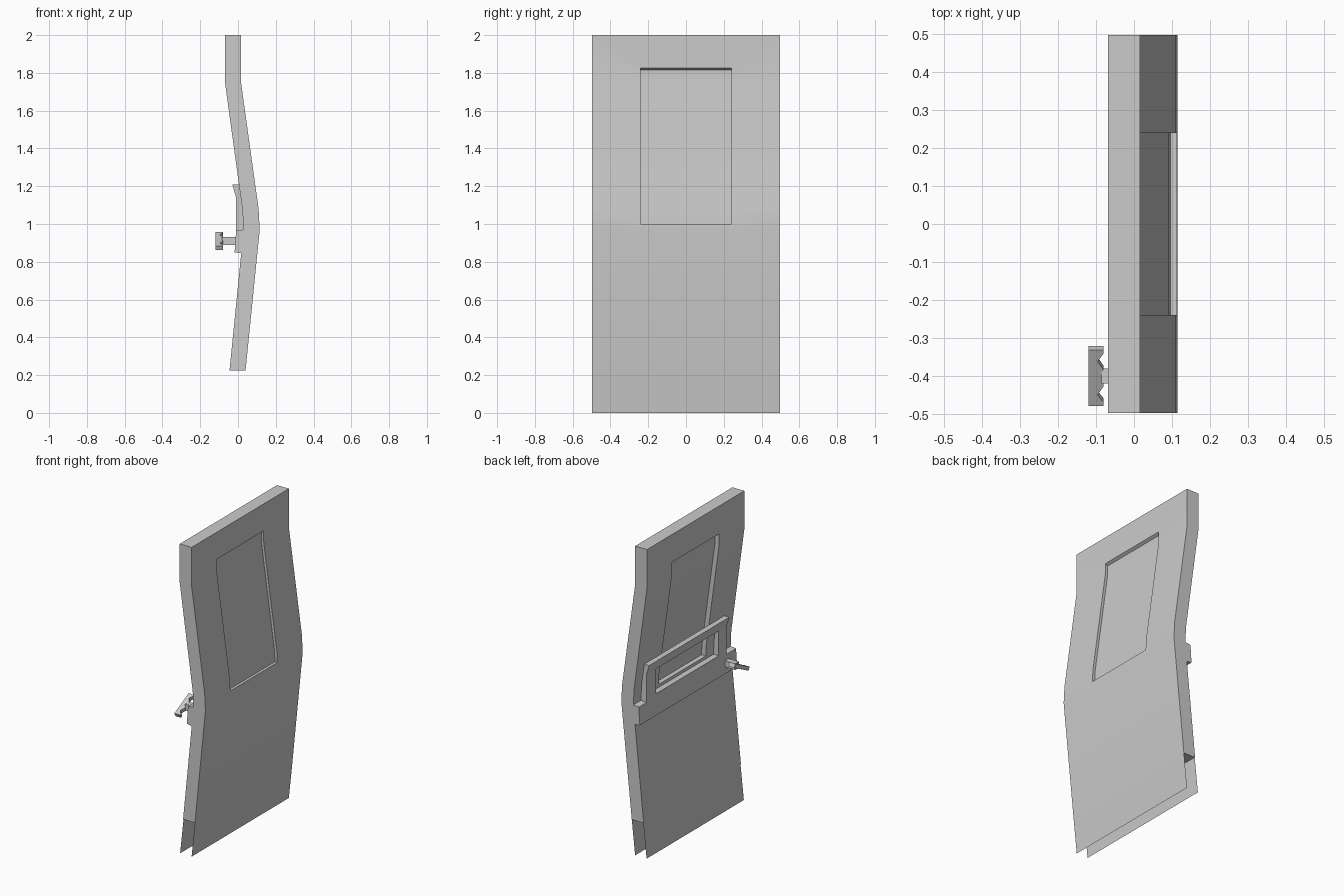
import bpy, bmesh, math
from mathutils import Matrix, Vector

if "Cube" in bpy.data.objects:
    bpy.data.objects.remove(bpy.data.objects["Cube"])

HALF = 0.497  # half width of the door


def prism(name, profile, y0, y1):
    """Extrude an (x, z) profile along y."""
    bm = bmesh.new()
    face = bm.faces.new([bm.verts.new((x, y0, z)) for x, z in profile])
    ext = bmesh.ops.extrude_face_region(bm, geom=[face])
    moved = [v for v in ext["geom"] if isinstance(v, bmesh.types.BMVert)]
    bmesh.ops.translate(bm, verts=moved, vec=(0, y1 - y0, 0))
    bmesh.ops.recalc_face_normals(bm, faces=bm.faces)
    return link(name, bm)


def link(name, bm):
    mesh = bpy.data.meshes.new(name)
    bm.to_mesh(mesh)
    bm.free()
    ob = bpy.data.objects.new(name, mesh)
    bpy.context.collection.objects.link(ob)
    return ob


def box(name, x, y, z):
    return prism(name, [(x[0], z[0]), (x[1], z[0]), (x[1], z[1]), (x[0], z[1])], *y)


def cut(ob, cutter):
    """Boolean subtract, then discard the cutter."""
    cutter.hide_render = True
    mod = ob.modifiers.new("cut", 'BOOLEAN')
    mod.operation, mod.solver, mod.object = 'DIFFERENCE', 'EXACT', cutter
    bpy.context.view_layer.objects.active = ob
    bpy.ops.object.modifier_apply(modifier=mod.name)
    bpy.data.objects.remove(cutter)


def smooth(ob):
    bpy.ops.object.select_all(action='DESELECT')
    ob.select_set(True)
    bpy.context.view_layer.objects.active = ob
    bpy.ops.object.shade_smooth_by_angle(angle=math.radians(30))


# Door slab: bent profile with a ledge on the inside
outer = [(0.016, 2.0), (0.016, 1.75), (0.109, 1.08), (0.115, 0.97), (0.04, 0.225)]
inner = [(-0.045, 0.225), (0.017, 0.845), (-0.018, 0.85), (-0.010, 0.965),
         (0.028, 0.97), (0.024, 1.07), (-0.069, 1.75), (-0.069, 2.0)]
door = prism("door_slab", outer + inner, -HALF, HALF)

# Window recesses on both sides, leaving a thin bent pane
d = 0.017
cut(door, prism("outer_cutter", [(0.016 - d, 1.815), (0.016 - d, 1.75), (0.109 - d, 1.08),
    (0.113 - d, 1.0), (0.16, 1.0), (0.16, 1.84), (0.016, 1.825)], -0.24, 0.24))
d = 0.03
cut(door, prism("inner_cutter", [(-0.069 + d, 1.82), (-0.069 + d, 1.75), (0.024 + d, 1.07),
    (0.027 + d, 1.005), (-0.15, 1.005), (-0.15, 1.82)], -0.24, 0.24))
smooth(door)

# Thin skirts hanging below the slab on both faces
for name, top, bottom in (("outer_skirt", 0.040, 0.016), ("inner_skirt", -0.042, -0.066)):
    bm = bmesh.new()
    bm.faces.new([bm.verts.new(p) for p in ((top, -HALF, 0.225), (top, HALF, 0.225),
                                            (bottom, HALF, 0), (bottom, -HALF, 0))])
    if top < 0:
        bmesh.ops.reverse_faces(bm, faces=bm.faces)
    link(name, bm)

# Raised frame on the inside ledge
frame = prism("inner_frame", [(-0.030, 1.21), (0.006, 1.21), (0.026, 1.07), (0.030, 0.965),
                              (-0.010, 0.965), (-0.010, 1.14)], -0.40, 0.42)
cut(frame, box("frame_cutter", (-0.1, 0.1), (-0.32, 0.32), (0.985, 1.147)))

# Handle: stem and tilted bar with notched back
box("handle_stem", (-0.085, -0.005), (-0.42, -0.38), (0.89, 0.93))
half = [(0.0825, -0.12), (0.0825, -0.08), (0.072, -0.08), (0.050, -0.096), (0.024, -0.08)]
outline = half + [(-u, x) for u, x in reversed(half)]
bm = bmesh.new()
bar_face = bm.faces.new([bm.verts.new((x, u, -0.0125)) for u, x in outline])
ext = bmesh.ops.extrude_face_region(bm, geom=[bar_face])
bmesh.ops.translate(bm, vec=(0, 0, 0.025),
                    verts=[v for v in ext["geom"] if isinstance(v, bmesh.types.BMVert)])
bmesh.ops.transform(bm, verts=bm.verts, matrix=Matrix.Translation(Vector((0, -0.4, 0.91)))
                    @ Matrix.Rotation(math.radians(27), 4, 'X'))
bmesh.ops.recalc_face_normals(bm, faces=bm.faces)
link("handle_bar", bm)
